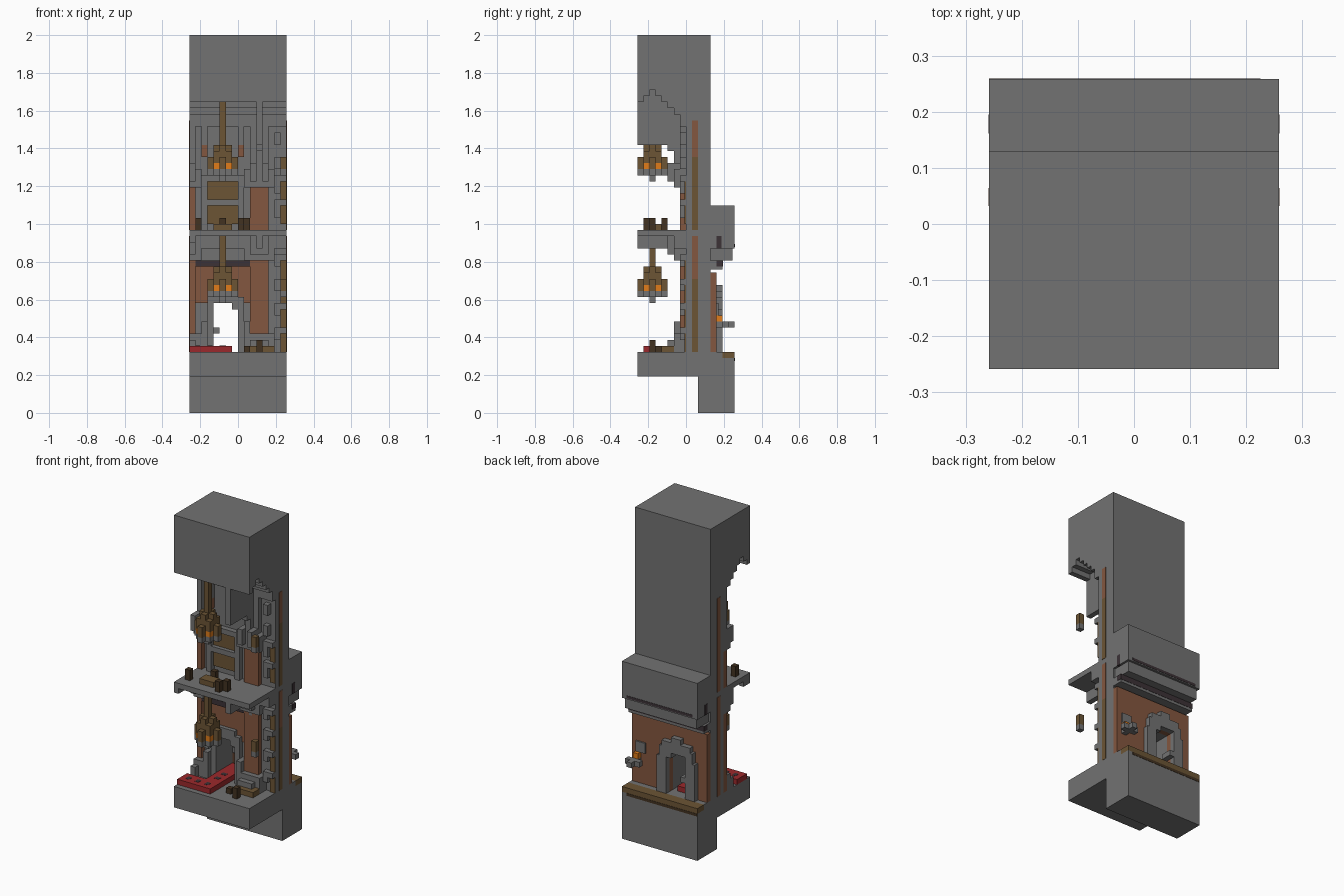
import bpy
import bmesh

cube = bpy.data.objects.get("Cube")
if cube:
    bpy.data.objects.remove(cube, do_unlink=True)

UNIT = 1 / 31  # edge of one building block


def colour(name, r, g, b):
    mat = bpy.data.materials.new(name)
    mat.use_nodes = True
    mat.diffuse_color = (r, g, b, 1)
    bsdf = mat.node_tree.nodes["Principled BSDF"]
    bsdf.inputs["Base Color"].default_value = (r, g, b, 1)
    bsdf.inputs["Roughness"].default_value = 0.9
    return mat


stone = colour("stone grey", .17, .17, .17)
clay = colour("terracotta", .23, .095, .05)
wood = colour("brown wood", .15, .09, .035)
dark_wood = colour("dark wood", .055, .032, .015)
slate = colour("dark slate", .045, .032, .037)
red = colour("red carpet", .33, .022, .025)
glow = colour("orange glow", .75, .2, .01)


def block(name, mat, x, y, z):
    """Box given in block units, counted from the front left bottom corner."""
    bm = bmesh.new()
    bmesh.ops.create_cube(bm, size=1)
    for v in bm.verts:
        for axis, (span, shift) in enumerate(((x, 8), (y, 8), (z, 0))):
            v.co[axis] = (span[v.co[axis] > 0] - shift) * UNIT
    mesh = bpy.data.meshes.new(name)
    bm.to_mesh(mesh)
    bm.free()
    mesh.materials.append(mat)
    obj = bpy.data.objects.new(name, mesh)
    bpy.context.collection.objects.link(obj)
    return obj


def cell(name, mat, i, j, low, high):
    block(name, mat, x=(i, i + 1), y=(j, j + 1), z=(low, high))


FULL = (0, 16)

# Foundation and floors
block("foundation", stone, x=FULL, y=(10, 16), z=(0, 6))
block("ground_floor", stone, x=FULL, y=(0, 14), z=(6, 10))
block("back_step", stone, x=FULL, y=(14, 16), z=(6, 9))
block("back_ledge", wood, x=FULL, y=(14, 16), z=(9, 10))
block("back_ledge_shadow_trim", dark_wood, x=(0, 15), y=(15, 16.05), z=(8.5, 9))
block("gallery_floor", stone, x=FULL, y=(0, 12), z=(29, 30))

# Main wall around the doorway
block("wall_left_of_door", stone, x=(0, 4), y=(8, 12), z=(10, 29))
block("wall_right_of_door", stone, x=(8, 16), y=(8, 12), z=(10, 29))
block("wall_over_door", stone, x=(4, 8), y=(8, 12), z=(18, 29))
block("upper_wall", stone, x=FULL, y=(8, 12), z=(30, 55))

# Stepped vault under the solid roof
block("roof_mass", stone, x=FULL, y=(0, 12), z=(54, 62))
for j, low in enumerate((51, 52, 53, 52, 51, 50, 49, 47)):
    block("vault_step", stone, x=FULL, y=(j, j + 1), z=(low, 54))
block("vault_rib", stone, x=(11, 12), y=(0, 8), z=(44, 53))
for start, end in ((1, 10), (13, 16)):
    block("upper_bay_lintel", stone, x=(start, end), y=(7, 8), z=(48, 50))

# Lower beam and ribs beneath the gallery
block("gallery_rib", stone, x=(11, 12), y=(0, 8), z=(27, 29))
block("gallery_edge_rib", stone, x=(0, 1), y=(0, 2), z=(28, 29))
block("gallery_wall_cornice", stone, x=FULL, y=(6, 8), z=(27, 29))
block("dark_beam", slate, x=(1, 10), y=(7, 8), z=(24, 25))


# Piers: terracotta shafts with stone base and stepped capital
def pier(left, right, bottom, shaft_top, top):
    wide = (max(left - 1, 0), right + 1)
    block("pier_shaft", clay, x=(left, right), y=(7, 8), z=(bottom, shaft_top))
    block("pier_capital", stone, x=wide, y=(6, 8), z=(shaft_top, shaft_top + 3))
    block("pier_top", stone, x=(left, right), y=(7, 8), z=(shaft_top, top))
    for step in range(2):
        block("capital_tooth", stone, x=(left + step * (right - left - 1), left + 1 + step * (right - left - 1)),
              y=(5, 7), z=(shaft_top + 1, shaft_top + 4))


for left, right in ((0, 1), (10, 13)):
    pier(left, right, 10, 25, 29)
    pier(left, right, 30, 37, 48)
    block("pier_base", stone, x=(max(left - 1, 0), right + 1), y=(6, 8), z=(10, 13))
    block("pier_plinth", stone, x=(left, right), y=(5, 8), z=(10, 12))
for step in range(3):
    block("corbel", stone, x=(11, 12), y=(5 + step, 8), z=(43 - 3 * step, 44))
    block("lower_corbel", stone, x=(11, 12), y=(5 + step, 8), z=(26 - step, 27))

# Front doorway: terracotta field and stepped stone arch
block("door_panel", clay, x=(1, 10), y=(7.75, 8), z=(18, 24))
for side in (0, 1):
    for step, (near, top) in enumerate(((0, 18), (1, 15), (2, 12))):
        inner = 4 - near if side == 0 else 8 + near
        span = (inner - 1, inner) if side == 0 else (inner, inner + 1)
        block("door_jamb", stone, x=span, y=(6 if step else 7, 8), z=(10, top))
block("door_arch", stone, x=(3, 9), y=(7, 8), z=(18, 19))
block("door_arch_crown", stone, x=(4, 8), y=(7, 8), z=(19, 20))
block("arch_shoulder", stone, x=(7, 8), y=(7, 14), z=(17, 18))
block("door_lamp", stone, x=(4, 5), y=(12, 14), z=(13, 14))

# Upper bay windows, continued at the right edge
for start, end in ((3, 8), (15, 16)):
    for low, high in ((31, 34), (35, 38)):
        block("window_panel", wood, x=(start, end), y=(7.75, 8), z=(low, high))
    block("window_sill", stone, x=(start - 1, end), y=(7, 8), z=(34, 35))
    block("window_head", stone, x=(start - 1, end), y=(7, 8), z=(38, 39))
for i in (2, 8):
    cell("window_post", stone, i, 7, 30, 39)
    cell("clay_accent", clay, i, 7, 42, 44)
    cell("bay_post", stone, i, 7, 44, 48)

# Stacked shelves and stone blocks on the right edge
for low in (10, 14, 18, 22):
    block("shelf", wood, x=(15, 16), y=(7.75, 8), z=(low, low + 3))
    cell("shelf_stone", stone, 15, 7, low + 3, low + 4)
    cell("shelf_stone_side", stone, 14, 7, low + 2, low + 4)
for low in (32, 36, 40, 44):
    cell("upper_edge_stone", stone, 14, 7, low, low + 2)

# Coloured bands on both cut sides
for name, low, mid, high in (("lower", 10, 22, 29), ("upper", 30, 42, 48)):
    block(name + "_side_band_wood", wood, x=(15.9, 16.05), y=(9, 10), z=(low, mid))
    block(name + "_side_band_clay", clay, x=(15.9, 16.05), y=(9, 10), z=(mid, high))
    block(name + "_left_band", clay, x=(-.05, .1), y=(9, 10), z=(low, high))

# Rear wall with arched door frame
block("rear_clay_left", clay, x=(0, 4), y=(12, 13), z=(10, 23))
block("rear_clay_right", clay, x=(8, 16), y=(12, 13), z=(10, 23))
block("rear_clay_over", clay, x=(4, 8), y=(12, 13), z=(18, 23))
for step, top in enumerate((20, 19, 17)):
    block("rear_jamb_left", stone, x=(3 - step * .5, 4 - step * .5), y=(13, 14), z=(10, top))
    block("rear_jamb_right", stone, x=(8 + step * .5, 9 + step * .5), y=(13, 14), z=(10, top))
block("rear_arch", stone, x=(4, 8), y=(13, 14), z=(18, 20))
block("rear_arch_crown", stone, x=(5, 7), y=(13, 14), z=(20, 21))
block("rear_window", stone, x=(13, 15), y=(13, 13.3), z=(16, 18))
block("rear_lamp_bracket", stone, x=(14, 15), y=(13, 16), z=(14, 15))
block("rear_lamp_arm", stone, x=(13, 16), y=(14, 15), z=(14, 15))
cell("rear_lamp", glow, 14, 13, 15, 16)

# Rear overhang
block("overhang", stone, x=FULL, y=(12, 16), z=(27, 34))
block("overhang_skirt", stone, x=(.4, 15.6), y=(12, 15.6), z=(25, 27))
block("overhang_slot", slate, x=(1, 15), y=(15, 16.05), z=(27.2, 27.7))
block("overhang_support", stone, x=FULL, y=(12, 14), z=(23.5, 25))
block("overhang_dark_beam", slate, x=(-.05, 16.05), y=(13, 14.05), z=(24, 25))
block("overhang_dark_end", slate, x=(-.05, 16.05), y=(13, 13.8), z=(27, 29))

# Carpet with small dark squares
block("carpet_front", red, x=(0, 7), y=(1, 4), z=(10, 11))
block("carpet_runner", red, x=(4, 7), y=(4, 12), z=(10, 11))
for i in (1, 3, 5):
    block("carpet_square", slate, x=(i, i + .8), y=(2, 3), z=(10.9, 11.04))
for j in (5, 7):
    block("runner_square", slate, x=(5, 6), y=(j, j + .8), z=(10.9, 11.04))


# Hanging chandeliers
def chandelier(base, top):
    cell("chandelier_pole", wood, 5, 2, base + 1, top)
    block("chandelier_hub", wood, x=(4, 7), y=(2, 3), z=(base + 2, base + 6))
    block("chandelier_cross_hub", wood, x=(5, 6), y=(1, 4), z=(base + 2, base + 6))
    block("chandelier_arm", wood, x=(3, 8), y=(2, 3), z=(base + 2, base + 4))
    block("chandelier_cross_arm", wood, x=(5, 6), y=(0, 5), z=(base + 2, base + 4))
    for i in (4, 6):
        for j in (1, 3):
            cell("chandelier_light", glow, i, j, base + 2, base + 3)
            cell("chandelier_candle", wood, i, j, base + 3, base + 5)
    for i, j in ((3, 2), (7, 2), (5, 0), (5, 4)):
        cell("chandelier_tip", stone, i, j, base + 1, base + 2)
    block("chandelier_bowl", stone, x=(4, 7), y=(1, 4), z=(base + 1, base + 2))
    cell("chandelier_drop", stone, 5, 2, base, base + 1)
    # arm of the next chandelier, reaching in at the right edge
    cell("next_arm", wood, 15, 2, base + 2, base + 4)
    cell("next_arm_tip", stone, 15, 2, base + 1, base + 2)


chandelier(18, 29)
chandelier(38, 53)

# Gallery table and chairs
block("table", wood, x=(4, 7), y=(2, 4), z=(30, 31))
for i, j in ((1, 2), (9, 2), (8, 1), (5, 4)):
    cell("chair", dark_wood, i, j, 30, 32)

# Ground floor crates
block("crate", wood, x=(10, 14), y=(4, 6), z=(10, 11))
for i, j in ((11, 2), (9, 3)):
    cell("barrel", dark_wood, i, j, 10, 12 if i > 10 else 11)
